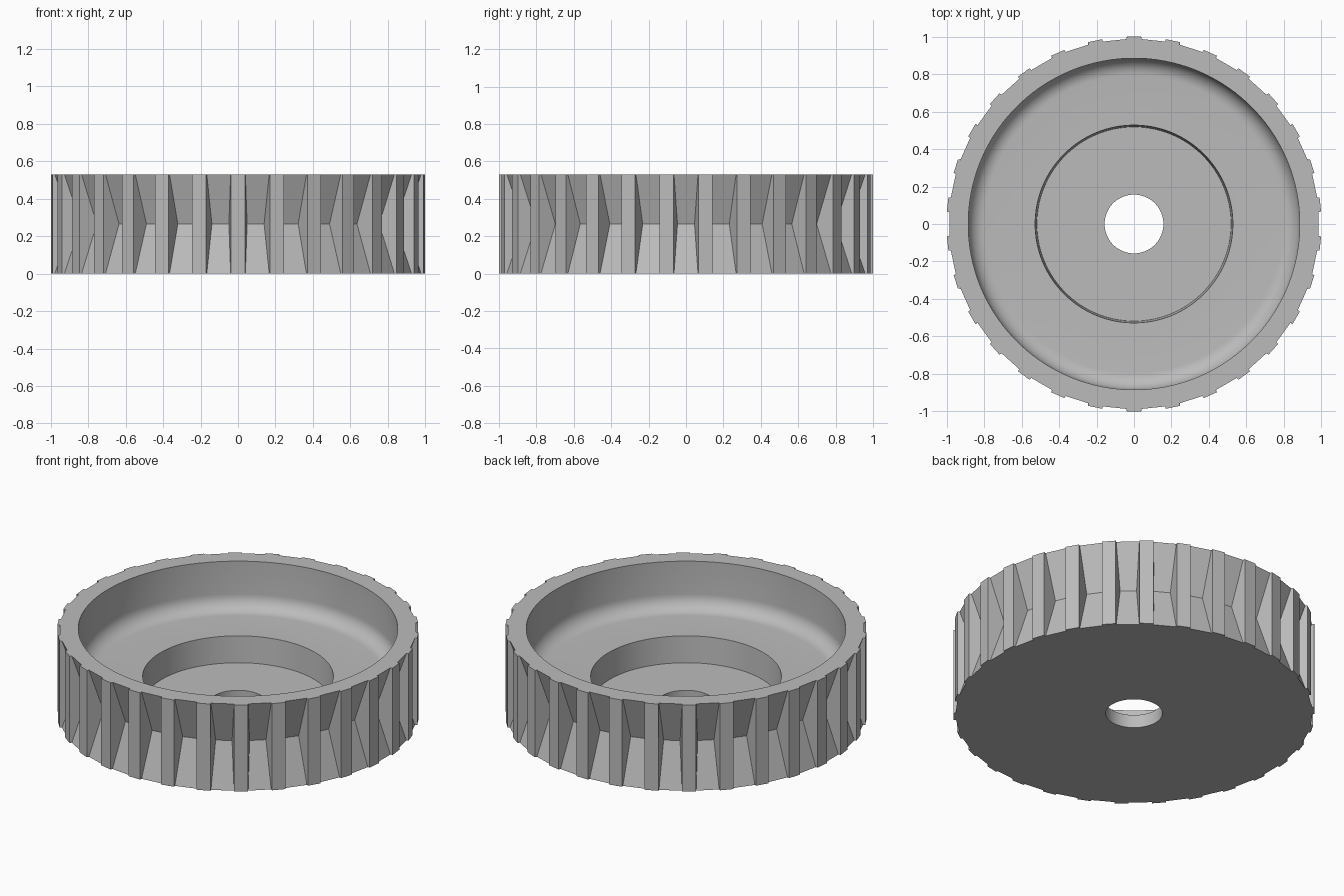
import bpy, bmesh
from math import sin, cos, radians, pi

old = bpy.data.objects.get("Cube")
if old:
    bpy.data.objects.remove(old, do_unlink=True)

RIBS = 30
STEP = 360 / RIBS
HEIGHT = 0.53
RIB_HALF = 2.2          # half width of a rib, degrees

grey = bpy.data.materials.new("plain grey")
grey.use_nodes = True
colour = (0.5, 0.5, 0.5, 1)
grey.diffuse_color = colour
grey.node_tree.nodes["Principled BSDF"].inputs["Base Color"].default_value = colour

bm = bmesh.new()


def ring(points, z):
    """One closed ring from (degrees, radius) pairs, repeated for each rib."""
    verts = []
    for i in range(RIBS):
        for angle, radius in points:
            a = radians(angle + i * STEP - 90)
            verts.append(bm.verts.new((radius * cos(a), radius * sin(a), z)))
    return verts


def tread_ring(floor_radius, taper, z):
    """Rib face followed by the floor of the notch beside it."""
    return ring([(-RIB_HALF, 1.001), (RIB_HALF, 1.001),
                 (RIB_HALF + taper, floor_radius),
                 (STEP - RIB_HALF - taper, floor_radius)], z)


def round_ring(radius, z):
    return ring([(STEP * (k - 0.5) / 4, radius) for k in range(4)], z)


# Outer tread: notches are deepest at mid height
rings = [tread_ring(0.988, 0.08, 0),
         tread_ring(0.9, 0.9, HEIGHT / 2),
         tread_ring(0.988, 0.08, HEIGHT)]

# Inside of the dish: rim wall, rounded corner, floor, centre recess, bore
FILLET, FLOOR = 0.09, 0.24
rings.append(round_ring(0.885, HEIGHT))
for k in range(9):
    a = pi / 2 * k / 8
    rings.append(round_ring(0.885 - FILLET * (1 - cos(a)),
                            FLOOR + FILLET * (1 - sin(a))))
for radius, z in [(0.528, FLOOR), (0.518, 0.08), (0.157, 0.08), (0.157, 0)]:
    rings.append(round_ring(radius, z))

# Join each ring to the next, the last one back to the first
for lower, upper in zip(rings, rings[1:] + rings[:1]):
    n = len(lower)
    for i in range(n):
        j = (i + 1) % n
        bm.faces.new((lower[i], lower[j], upper[j], upper[i]))
bmesh.ops.recalc_face_normals(bm, faces=bm.faces)

mesh = bpy.data.meshes.new("ribbed_wheel")
bm.to_mesh(mesh)
bm.free()
mesh.materials.append(grey)
wheel = bpy.data.objects.new("ribbed_wheel", mesh)
bpy.context.collection.objects.link(wheel)

bpy.ops.object.select_all(action='DESELECT')
wheel.select_set(True)
bpy.context.view_layer.objects.active = wheel
bpy.ops.object.shade_smooth_by_angle(angle=radians(20))
